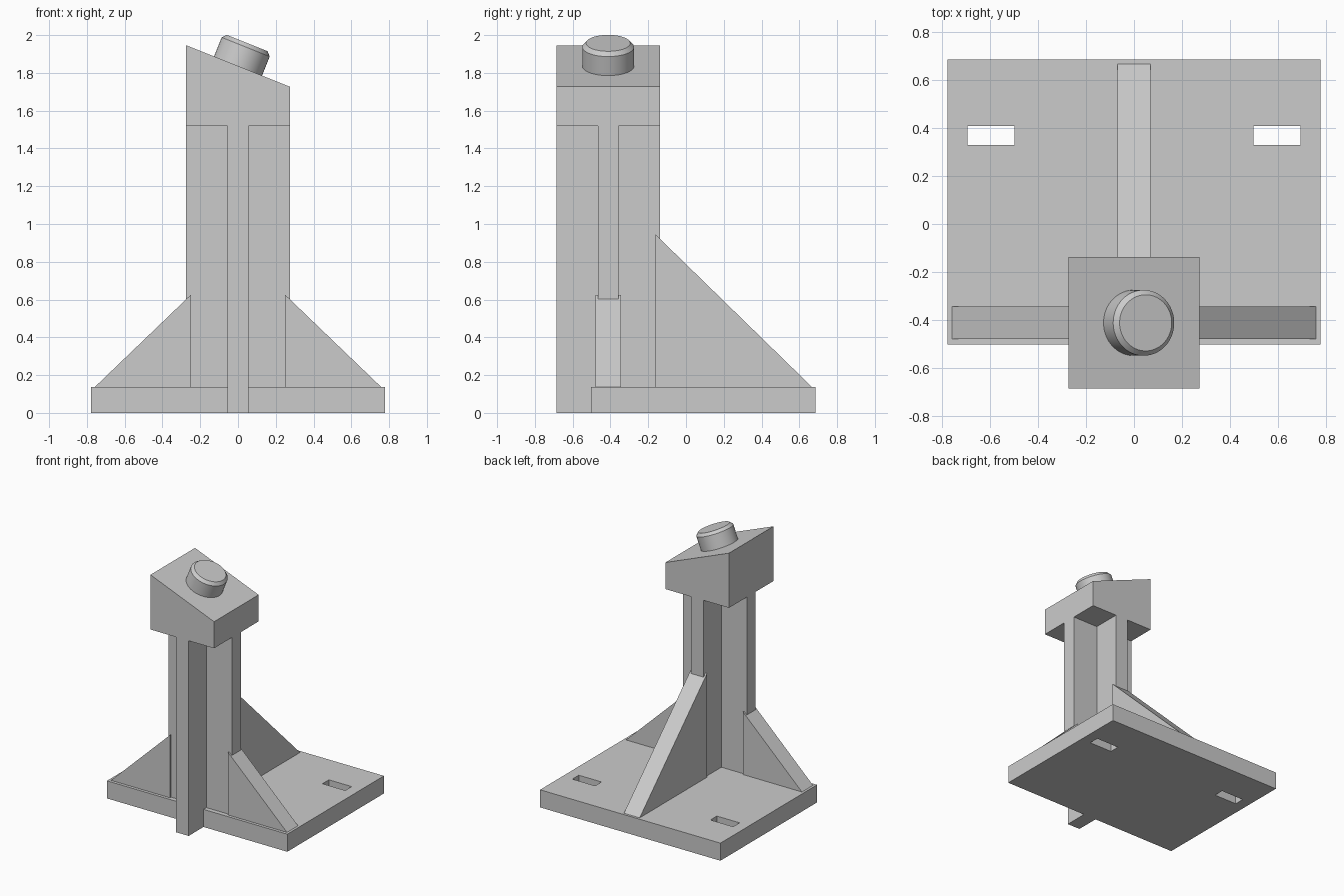
import bpy, bmesh, math
from mathutils import Matrix, Vector

cube = bpy.data.objects.get("Cube")
if cube:
    bpy.data.objects.remove(cube, do_unlink=True)

GREY = (0.6, 0.6, 0.6, 1)
grey = bpy.data.materials.new("plain grey")
grey.use_nodes = True
grey.diffuse_color = GREY
grey.node_tree.nodes["Principled BSDF"].inputs["Base Color"].default_value = GREY

AXIS_Y = -0.412            # y of the column axis
HALF = 0.274               # half width of column and head
ARM = 0.055                # half thickness of the column arms
GUSSET = 0.068             # half thickness of the gussets
PLATE_TOP = 0.137


def finish(name, bm):
    bmesh.ops.recalc_face_normals(bm, faces=bm.faces)
    mesh = bpy.data.meshes.new(name)
    bm.to_mesh(mesh)
    bm.free()
    mesh.materials.append(grey)
    obj = bpy.data.objects.new(name, mesh)
    bpy.context.collection.objects.link(obj)
    return obj


def box(name, x, y, z):
    bm = bmesh.new()
    bmesh.ops.create_cube(bm, size=1)
    for v in bm.verts:
        v.co = [r[0] if c < 0 else r[1] for c, r in zip(v.co, (x, y, z))]
    return finish(name, bm)


def prism(name, profile, axis, centre, half):
    """Extrude a profile of (horizontal, z) points along x or y."""
    bm = bmesh.new()
    if axis == "x":
        points = [(centre - half, h, z) for h, z in profile]
        along = Vector((2 * half, 0, 0))
    else:
        points = [(h, centre - half, z) for h, z in profile]
        along = Vector((0, 2 * half, 0))
    face = bm.faces.new([bm.verts.new(p) for p in points])
    result = bmesh.ops.extrude_face_region(bm, geom=[face], use_keep_orig=True)
    moved = [g for g in result["geom"] if isinstance(g, bmesh.types.BMVert)]
    bmesh.ops.translate(bm, verts=moved, vec=along)
    return finish(name, bm)


# Base plate with two slots cut through it
plate = box("base_plate", (-0.777, 0.777), (-0.503, 0.686), (0, PLATE_TOP))
for side in (-1, 1):
    x = sorted((side * 0.497, side * 0.693))
    cutter = box("slot_cutter", x, (0.33, 0.409), (-0.1, 0.3))
    cutter.hide_render = True
    mod = plate.modifiers.new("slot", "BOOLEAN")
    mod.operation = "DIFFERENCE"
    mod.solver = "EXACT"
    mod.object = cutter
    bpy.context.view_layer.objects.active = plate
    bpy.ops.object.modifier_apply(modifier=mod.name)
    bpy.data.objects.remove(cutter, do_unlink=True)

# Cross-shaped column; its front arm reaches the ground ahead of the plate
FRONT, BACK = AXIS_Y - HALF, AXIS_Y + HALF
prism("column_front_back_arm",
      [(FRONT, 0), (-0.503, 0), (-0.503, 0.1), (BACK, 0.1), (BACK, 1.55), (FRONT, 1.55)],
      "x", 0, ARM)
box("column_side_arm", (-HALF, HALF), (AXIS_Y - ARM, AXIS_Y + ARM), (0.1, 1.55))

# Sloped head block
prism("head_block", [(-HALF, 1.52), (HALF, 1.52), (HALF, 1.727), (-HALF, 1.946)],
      "y", AXIS_Y, HALF)

# Triangular gussets
for side, name in ((-1, "right_gusset"), (1, "left_gusset")):
    prism(name, [(side * 0.25, 0.1), (side * 0.25, 0.625), (side * 0.758, PLATE_TOP),
                 (side * 0.758, 0.1)], "y", AXIS_Y, GUSSET)
prism("back_gusset", [(-0.162, 0.1), (-0.162, 0.945), (0.667, PLATE_TOP), (0.667, 0.1)],
      "x", 0, GUSSET)

# Chamfered round pin standing square to the sloped top
bm = bmesh.new()
rings = []
for radius, height in ((0.137, -0.04), (0.137, 0.109), (0.117, 0.131)):
    ring = bmesh.ops.create_circle(bm, segments=64, radius=radius,
                                   matrix=Matrix.Translation((0, 0, height)))
    rings.append(ring["verts"])
for low, high in zip(rings, rings[1:]):
    for i in range(len(low)):
        j = (i + 1) % len(low)
        bm.faces.new((low[i], low[j], high[j], high[i]))
bm.faces.new(rings[0])
bm.faces.new(rings[-1])
pin = finish("pin", bm)
pin.location = (0, AXIS_Y, 1.836)
pin.rotation_euler.y = math.atan2(0.219, 2 * HALF)
bpy.ops.object.select_all(action="DESELECT")
pin.select_set(True)
bpy.context.view_layer.objects.active = pin
bpy.ops.object.shade_smooth_by_angle(angle=math.radians(30))
